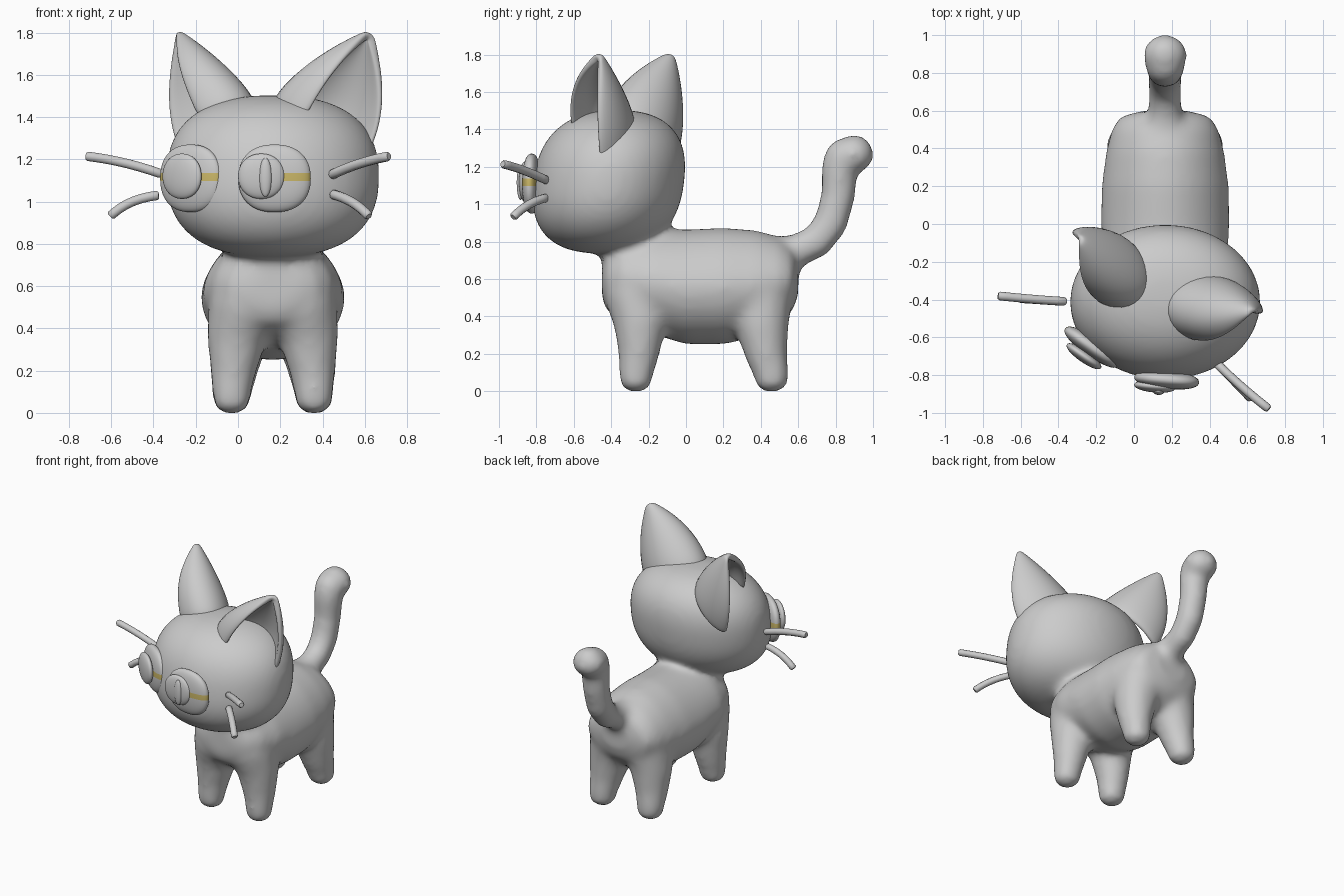
import bpy, bmesh, math
from mathutils import Vector, Matrix

if "Cube" in bpy.data.objects:
    bpy.data.objects.remove(bpy.data.objects["Cube"])

CX = 0.165  # body centre line


def material(name, rgb):
    m = bpy.data.materials.new(name)
    m.diffuse_color = (*rgb, 1)
    m.use_nodes = True
    m.node_tree.nodes["Principled BSDF"].inputs["Base Color"].default_value = m.diffuse_color
    return m


GREY = material("grey", (0.6, 0.6, 0.6))
YELLOW = material("yellow", (0.6, 0.48, 0.14))


def finish(name, bm, mats=(GREY,)):
    me = bpy.data.meshes.new(name)
    bmesh.ops.recalc_face_normals(bm, faces=bm.faces)
    for f in bm.faces:
        f.smooth = True
    bm.to_mesh(me)
    bm.free()
    for m in mats:
        me.materials.append(m)
    ob = bpy.data.objects.new(name, me)
    bpy.context.collection.objects.link(ob)
    return ob


def blob(bm, centre, size, turn=0.0, power=2.0, seg=32):
    """Ellipsoid with optional boxiness, turned about z."""
    verts = bmesh.ops.create_uvsphere(bm, u_segments=seg, v_segments=seg * 3 // 4, radius=1)["verts"]
    rot = Matrix.Rotation(math.radians(turn), 3, 'Z')
    for v in verts:
        k = sum(abs(c) ** power for c in v.co) ** (-1 / power)
        v.co = rot @ Vector([c * k * s for c, s in zip(v.co, size)]) + Vector(centre)
    return verts


def chain(bm, points):
    """Rounded limb: closely spaced spheres along (x, y, z, radius) points."""
    for a, b in zip(points, points[1:]):
        a, b = Vector(a), Vector(b)
        n = max(2, int((b - a).length / 0.015))
        for i in range(n + 1):
            p = a.lerp(b, i / n)
            blob(bm, p[:3], (p[3] + .004,) * 3, seg=16)


# ---- body, legs, tail and head, fused into one smooth skin ----
bm = bmesh.new()

# torso sections: y, half width, low z, high z
torso = [(-.45, .12, .50, .68), (-.425, .21, .43, .77), (-.35, .28, .38, .84),
         (-.20, .33, .31, .865), (0, .342, .25, .865), (.2, .338, .25, .875),
         (.38, .315, .29, .86), (.50, .285, .36, .825), (.57, .24, .43, .775),
         (.60, .12, .51, .71)]
rings = []
for y, w, lo, hi in torso:
    ring = []
    for i in range(32):
        a = math.tau * i / 32
        taper = 1 - .12 * max(0, math.sin(a))
        ring.append(bm.verts.new((CX + w * taper * math.cos(a), y,
                                  (lo + hi) / 2 + (hi - lo) / 2 * math.sin(a))))
    rings.append(ring)
for r, s in zip(rings, rings[1:]):
    for i in range(32):
        j = (i + 1) % 32
        bm.faces.new((r[i], r[j], s[j], s[i]))
bm.faces.new(rings[0])
bm.faces.new(rings[-1])

# legs, with broad shoulders and hips
for side in (-1, 1):
    front = [(.13, -.265, .52, .17), (.168, -.245, .38, .142),
             (.188, -.252, .20, .106), (.195, -.268, .09, .088)]
    back = [(.13, .40, .52, .17), (.165, .405, .36, .143),
            (.185, .428, .20, .11), (.195, .458, .09, .09)]
    for leg in (front, back):
        chain(bm, [(CX + side * x, y, z, r) for x, y, z, r in leg])
        x, y, z, r = leg[-1]
        blob(bm, (CX + side * x, y, .062), (r, r, .068), power=2.2)

# tail
chain(bm, [(CX, .48, .70, .12), (CX, .60, .755, .085), (CX, .70, .80, .085),
           (CX, .775, .90, .088), (CX, .815, 1.05, .089), (CX, .82, 1.19, .096),
           (CX, .845, 1.245, .104), (CX, .90, 1.27, .10)])
blob(bm, (CX, .895, 1.265), (.118, .11, .10))

# head: round from above, boxier in profile, jaw pushed forward
for v in blob(bm, (0, 0, 0), (1, 1, 1), seg=56):
    x, y, z = v.co
    k = (math.hypot(x, y) ** 2.45 + abs(z) ** 2.45) ** (-1 / 2.45)
    x, y, z = x * k, y * k, z * k
    v.co = (CX + .504 * x, -.413 + .404 * y + .045 * z, 1.12 + .383 * z)

# neck
blob(bm, (CX, -.31, .80), (.24, .18, .14))

body = finish("body_and_head", bm)
rm = body.modifiers.new("fuse", 'REMESH')
rm.mode = 'VOXEL'
rm.voxel_size = 0.02
rm.use_smooth_shade = True
sm = body.modifiers.new("soften", 'SMOOTH')
sm.factor = 0.5
sm.iterations = 20

# ---- ears: cupped shells, mirrored across the turned face plane ----
base = [Vector(p) for p in ((.325, -.61, 1.40), (.20, -.54, 1.47), (.17, -.41, 1.49),
                            (.27, -.30, 1.46), (.44, -.27, 1.40), (.57, -.35, 1.29),
                            (.61, -.46, 1.22))]
bulge = (3.0, 2.1, 1.5, 1.4, 1.5, 1.9, 2.4)
root, tip = Vector((.41, -.42, 1.40)), Vector((.625, -.465, 1.795))
plane = Vector((CX, -.27, 0))
normal = Vector((math.cos(math.radians(-20.5)), math.sin(math.radians(-20.5)), 0))
pivot = Vector((-.17, -.42, 0))
swing = Matrix.Rotation(math.radians(-7), 3, 'Z')


def mirrored(p):
    """Reflect to the left side, then swing slightly backwards."""
    q = p - 2 * (p - plane).dot(normal) * normal
    return swing @ (q - pivot) + pivot + Vector((-.015, .02, 0))


for name, place in (("right_ear", lambda p: p), ("left_ear", mirrored)):
    bm = bmesh.new()
    rows = []
    for t in (-.05, .12, .3, .5, .68, .82, .92, .97):
        rows.append([bm.verts.new(place(root.lerp(tip, t) + (b - root) * (1 - max(t, 0) ** e)))
                     for b, e in zip(base, bulge)])
    for r, s in zip(rows, rows[1:]):
        for i in range(len(base) - 1):
            bm.faces.new((r[i], r[i + 1], s[i + 1], s[i]))
    bm.faces.new(rows[-1])
    ear = finish(name, bm)
    so = ear.modifiers.new("thickness", 'SOLIDIFY')
    so.thickness = 0.042
    so.offset = 0
    su = ear.modifiers.new("round", 'SUBSURF')
    su.levels = su.render_levels = 2

# ---- eyes: stacked puffy discs with a yellow band ----
LOW, HIGH = 1.098, 1.136
eyes = [("left", (-.223, -.652), (-.265, -.70), -35), ("right", (.173, -.825), (.11, -.86), -5)]
for side, outer, inner, turn in eyes:
    bm = bmesh.new()
    blob(bm, (*outer, 1.11), (.172, .048, .16), turn, 2.3, 40)
    for z in (LOW, HIGH):
        bmesh.ops.bisect_plane(bm, geom=bm.verts[:] + bm.edges[:] + bm.faces[:],
                               plane_co=(0, 0, z), plane_no=(0, 0, 1))
    for f in bm.faces:
        f.material_index = int(LOW < f.calc_center_median().z < HIGH)
    finish(side + "_eye", bm, (GREY, YELLOW))
    bm = bmesh.new()
    blob(bm, (*inner, 1.12), (.11, .032, .107), turn, 2.1)
    finish(side + "_iris", bm)

# slit pupil
bm = bmesh.new()
blob(bm, (.13, -.885, 1.115), (.03, .02, .092), -5)
finish("right_pupil", bm)

# ---- whiskers: bent rods (start, bend, end) ----
whiskers = {
    "right_upper_whisker": ((.44, -.74, 1.125), (.56, -.86, 1.185), (.715, -.98, 1.215)),
    "right_lower_whisker": ((.445, -.745, 1.035), (.55, -.85, 1.01), (.62, -.925, .93)),
    "left_upper_whisker": ((-.36, -.41, 1.13), (-.54, -.40, 1.195), (-.72, -.38, 1.215)),
    "left_lower_whisker": ((-.375, -.41, 1.03), (-.52, -.40, 1.015), (-.605, -.395, .93)),
}
for name, pts in whiskers.items():
    a, b, c = map(Vector, pts)
    cu = bpy.data.curves.new(name, 'CURVE')
    cu.dimensions = '3D'
    cu.bevel_depth = 0.023
    cu.bevel_resolution = 3
    cu.use_fill_caps = True
    sp = cu.splines.new('POLY')
    steps = (0, .03, .15, .3, .45, .6, .75, .88, .97, 1)
    sp.points.add(len(steps) - 1)
    for p, t in zip(sp.points, steps):
        p.co = (*(a * (1 - t) ** 2 + b * 2 * t * (1 - t) + c * t * t), 1)
        p.radius = 0.7 if t in (0, 1) else 1.0
    sp.use_smooth = True
    cu.materials.append(GREY)
    bpy.context.collection.objects.link(bpy.data.objects.new(name, cu))
